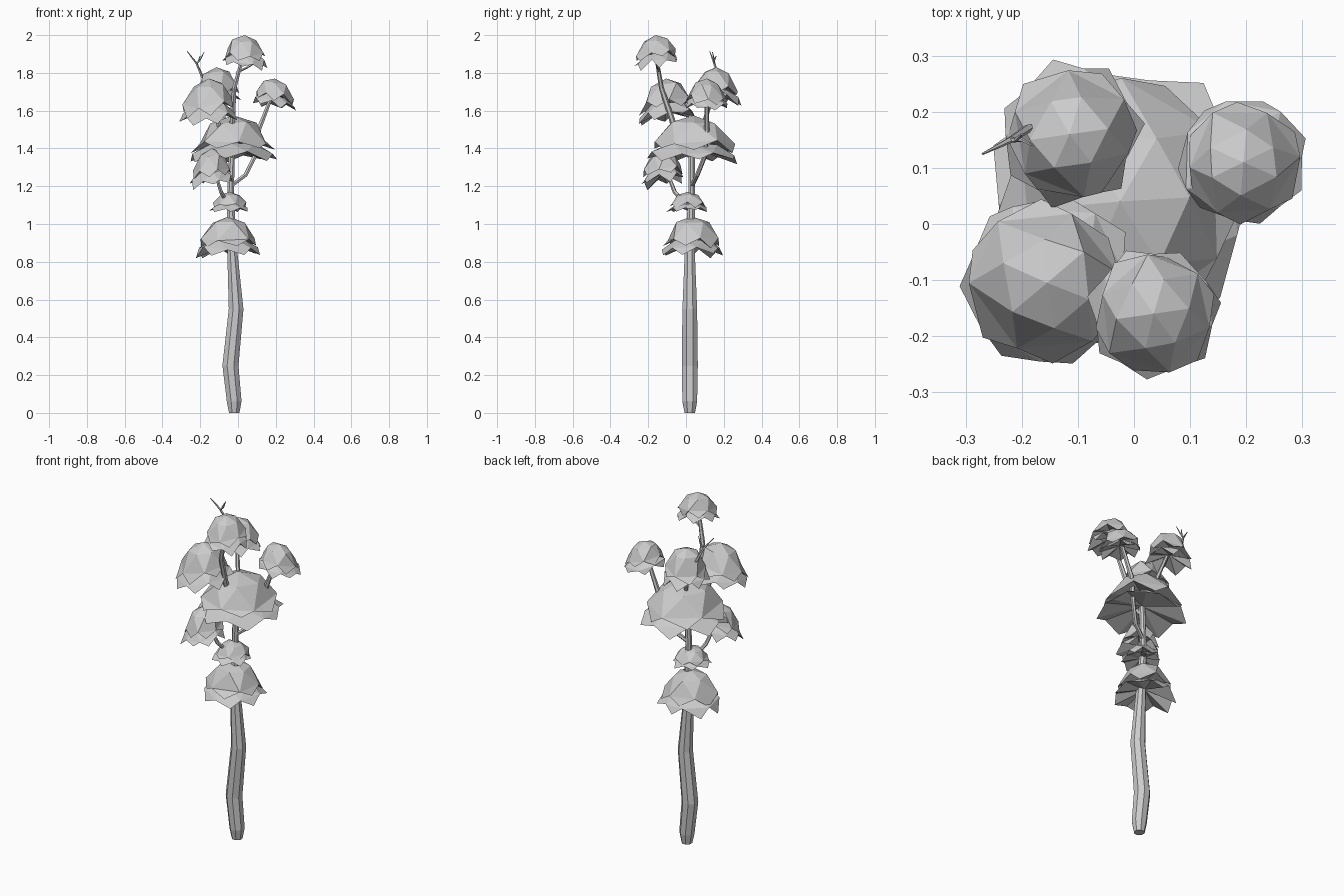
import bpy, bmesh, math, random
from mathutils import Vector

cube = bpy.data.objects.get("Cube")
if cube:
    bpy.data.objects.remove(cube, do_unlink=True)

GREY = (0.6, 0.6, 0.6, 1)
mat = bpy.data.materials.new("plain grey")
mat.use_nodes = True
mat.diffuse_color = GREY
mat.node_tree.nodes["Principled BSDF"].inputs["Base Color"].default_value = GREY


def finish(name, bm):
    bmesh.ops.recalc_face_normals(bm, faces=bm.faces)
    me = bpy.data.meshes.new(name)
    bm.to_mesh(me)
    bm.free()
    me.materials.append(mat)
    ob = bpy.data.objects.new(name, me)
    bpy.context.scene.collection.objects.link(ob)
    return ob


def fan(bm, ring, tip):
    for i in range(len(ring)):
        bm.faces.new((ring[i], ring[(i + 1) % len(ring)], tip))


def limb(name, points, sides=6):
    """Tapered faceted tube through (x, y, z, radius) points."""
    bm = bmesh.new()
    pts = [Vector(p[:3]) for p in points]
    rings = []
    for i, p in enumerate(pts):
        d = (pts[min(i + 1, len(pts) - 1)] - pts[max(i - 1, 0)]).normalized()
        u = d.cross(Vector((0, 1, 0))).normalized()
        v = d.cross(u)
        ring = []
        for k in range(sides):
            a = math.tau * (k + 0.5) / sides
            ring.append(bm.verts.new(p + points[i][3] * (u * math.cos(a) + v * math.sin(a))))
        rings.append(ring)
    for a, b in zip(rings, rings[1:]):
        for i in range(sides):
            j = (i + 1) % sides
            bm.faces.new((a[i], a[j], b[j], b[i]))
    bm.faces.new(rings[0])
    bm.faces.new(rings[-1])
    return finish(name, bm)


def canopy(name, x, y, low, high, radius, turn, seed):
    """Toothed faceted dome over a toothed skirt, drooping away from the trunk."""
    rng = random.Random(seed)
    h = high - low
    bm = bmesh.new()

    def point(r, z, a=0.0):
        dx, dy = radius * r * math.cos(a), radius * r * math.sin(a)
        droop = 0.9 * (dx * (x + 0.03) + dy * (y - 0.03))
        return bm.verts.new((x + dx, y + dy, low + h * z - droop))

    def ring(r, z, n, shift, ragged):
        out = []
        for k in range(n):
            a = math.tau * (k + turn + shift + rng.uniform(-0.12, 0.12)) / n
            out.append(point(r * rng.uniform(0.94, 1.06), z + rng.uniform(-ragged, ragged), a))
        return out

    def shell(n, peak, top, mid, tooth, hollow):
        a = ring(*top, n, 0, 0.02)
        b = ring(*mid, n, 0.5, 0.05)
        c = ring(*tooth, n, 1, 0.07)
        fan(bm, a, point(0, peak))
        rim = []
        for i in range(n):
            j = (i + 1) % n
            bm.faces.new((a[i], a[j], b[i]))
            bm.faces.new((a[j], b[j], b[i]))
            bm.faces.new((b[i], b[j], c[i]))
            rim += [b[i], c[i]]
        fan(bm, rim, point(0, hollow))

    shell(6, 1, (0.54, 0.85), (0.88, 0.46), (0.93, 0.28), 0.6)
    shell(7, 0.46, (0.58, 0.42), (0.93, 0.24), (1.03, 0.07), 0.34)
    return finish(name, bm)


# Trunk
limb("trunk", [(-0.02, 0.02, 0, 0.03), (-0.02, 0.02, 0.06, 0.042), (-0.04, 0.02, 0.25, 0.046),
               (-0.01, 0.02, 0.55, 0.042), (-0.03, 0.02, 0.85, 0.029), (-0.04, 0.03, 1.15, 0.019),
               (-0.03, 0.03, 1.45, 0.017)], 8)

# Branches
limb("top_branch", [(-0.03, 0.02, 1.36, 0.016), (-0.03, -0.07, 1.54, 0.016),
                    (-0.02, -0.13, 1.72, 0.013), (0.03, -0.16, 1.9, 0.009)])
limb("left_branch", [(-0.04, 0.03, 1.2, 0.012), (0.04, 0.06, 1.26, 0.012), (0.09, 0.1, 1.36, 0.012),
                     (0.11, 0.11, 1.5, 0.014), (0.18, 0.11, 1.68, 0.01)])
limb("front_right_branch", [(-0.03, 0.02, 1.36, 0.014), (-0.1, -0.07, 1.52, 0.013),
                            (-0.15, -0.1, 1.66, 0.01)])
limb("back_right_branch", [(-0.03, 0.03, 1.4, 0.014), (-0.07, 0.1, 1.55, 0.012),
                           (-0.12, 0.16, 1.74, 0.009)])
limb("lower_branch", [(-0.04, 0.02, 1.08, 0.012), (-0.09, -0.06, 1.17, 0.011),
                      (-0.13, -0.11, 1.3, 0.008)])
limb("top_side_twig", [(-0.01, -0.14, 1.8, 0.007), (0.05, -0.15, 1.83, 0.006),
                       (0.1, -0.16, 1.86, 0.004)], 5)

# Bare twig
limb("bare_twig", [(-0.13, 0.17, 1.7, 0.009), (-0.19, 0.17, 1.78, 0.008),
                   (-0.22, 0.15, 1.85, 0.006), (-0.27, 0.125, 1.915, 0.002)], 5)
limb("bare_twig_fork", [(-0.22, 0.15, 1.85, 0.005), (-0.2, 0.15, 1.87, 0.004),
                        (-0.18, 0.14, 1.91, 0.002)], 5)
limb("bare_twig_spur", [(-0.21, 0.15, 1.865, 0.004), (-0.2, 0.16, 1.89, 0.002)], 5)

# Foliage: name, x, y, low, high, radius, turn
foliage = [
    ("top_foliage", 0.035, -0.16, 1.83, 2.0, 0.117, 0.2),
    ("left_foliage", 0.195, 0.11, 1.61, 1.77, 0.115, 0.5),
    ("back_right_foliage", -0.115, 0.16, 1.63, 1.83, 0.125, 0.1),
    ("front_right_foliage", -0.155, -0.105, 1.53, 1.77, 0.153, 0.6),
    ("crown_foliage", -0.025, 0.04, 1.31, 1.575, 0.24, 0.1),
    ("lower_right_foliage", -0.14, -0.125, 1.2, 1.4, 0.115, 0.3),
    ("small_ring_foliage", -0.045, 0.01, 1.06, 1.17, 0.105, 0.4),
    ("bottom_foliage", -0.05, 0.03, 0.82, 1.04, 0.168, 0.7),
]
for i, spec in enumerate(foliage):
    canopy(*spec, seed=i + 3)
